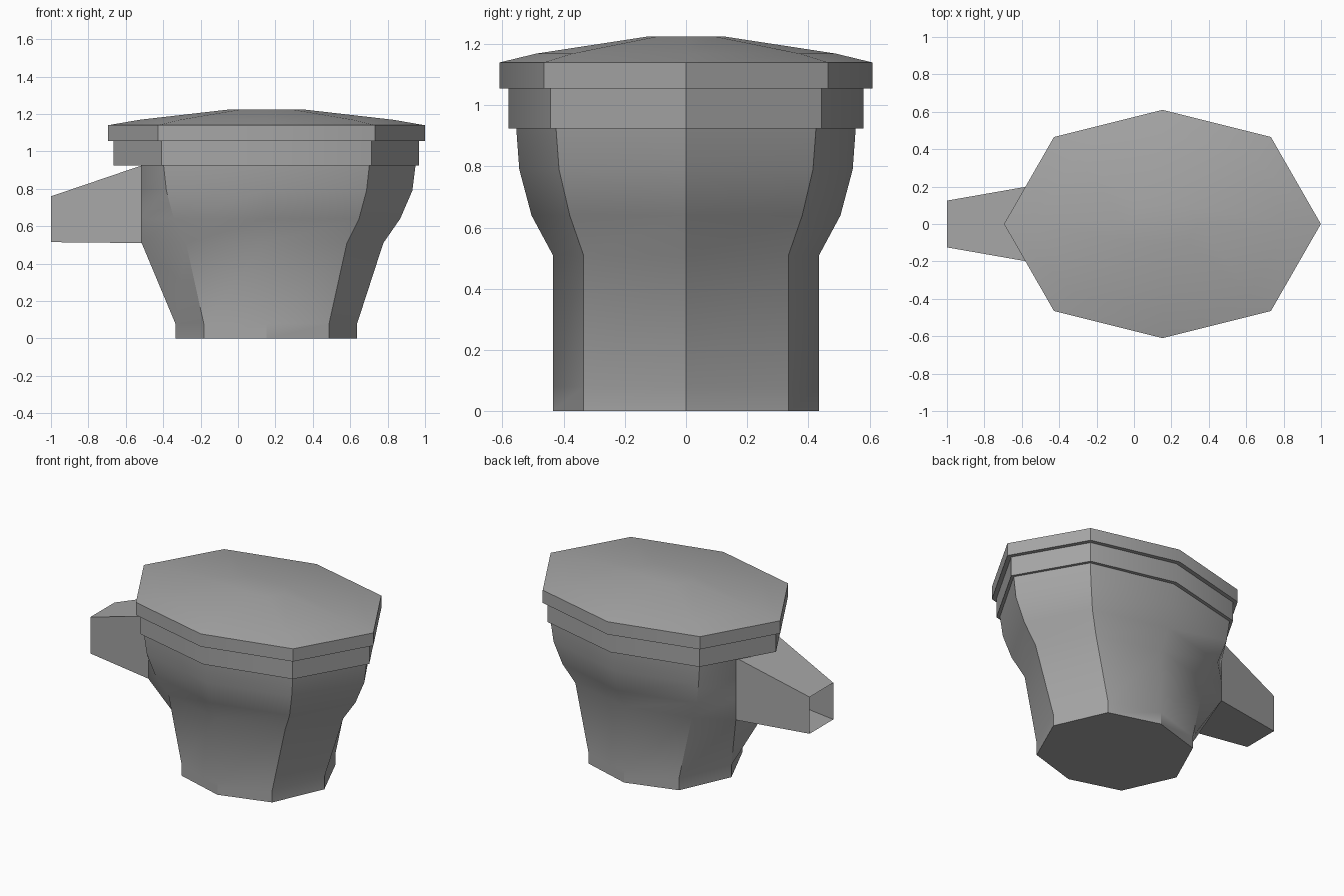
import bpy
import bmesh
from math import radians

cube = bpy.data.objects.get("Cube")
if cube:
    bpy.data.objects.remove(cube, do_unlink=True)

GREY = 0.38
CX = 0.152      # centre of the bowl along x

mat = bpy.data.materials.new("plain grey")
mat.use_nodes = True
mat.diffuse_color = (GREY, GREY, GREY, 1)
mat.node_tree.nodes["Principled BSDF"].inputs["Base Color"].default_value = (GREY, GREY, GREY, 1)


def octagon(rx, dx, ry, dy, z):
    """Eight-sided ring with its points on the axes, starting at the left."""
    return [(CX + x, y, z) for x, y in
            ((rx, 0), (dx, dy), (0, ry), (-dx, dy),
             (-rx, 0), (-dx, -dy), (0, -ry), (dx, -dy))]


def loft(name, rings, cap_start=True, cap_end=True):
    """Skin a list of equal rings into one object."""
    bm = bmesh.new()
    loops = [[bm.verts.new(p) for p in ring] for ring in rings]
    n = len(loops[0])
    for a, b in zip(loops, loops[1:]):
        for i in range(n):
            j = (i + 1) % n
            bm.faces.new((a[i], a[j], b[j], b[i]))
    if cap_start:
        bm.faces.new(loops[0][::-1])
    if cap_end:
        bm.faces.new(loops[-1])
    bmesh.ops.remove_doubles(bm, verts=bm.verts[:], dist=0.0001)
    bmesh.ops.recalc_face_normals(bm, faces=bm.faces[:])
    mesh = bpy.data.meshes.new(name)
    bm.to_mesh(mesh)
    bm.free()
    mesh.materials.append(mat)
    obj = bpy.data.objects.new(name, mesh)
    bpy.context.collection.objects.link(obj)
    bpy.ops.object.select_all(action='DESELECT')
    obj.select_set(True)
    bpy.context.view_layer.objects.active = obj
    bpy.ops.object.shade_smooth_by_angle(angle=radians(32))
    return obj


# Bowl and foot: the rear point is split into a flat pad where the spout joins
bowl_profile = (
    # rx, dx, ry, dy, z, pad x, pad half width
    (0.485, 0.335, 0.435, 0.335, 0.00, -0.335, 0.0),
    (0.485, 0.335, 0.435, 0.335, 0.08, -0.335, 0.0),
    (0.625, 0.430, 0.435, 0.335, 0.51, -0.515, 0.21),
    (0.715, 0.495, 0.505, 0.380, 0.64, -0.515, 0.21),
    (0.780, 0.535, 0.545, 0.415, 0.79, -0.515, 0.21),
    (0.797, 0.550, 0.555, 0.425, 0.925, -0.515, 0.21),
)
rings = []
for *size, z, pad_x, pad_y in bowl_profile:
    ring = octagon(*size, z)
    ring[4:5] = [(pad_x, pad_y, z), (pad_x, -pad_y, z)]
    rings.append(ring)
loft("bowl", rings)

# Collar under the lid
loft("collar", [octagon(0.817, 0.562, 0.58, 0.443, z) for z in (0.925, 1.056)])

# Lid with a shallow domed top
loft("lid", [
    octagon(0.847, 0.58, 0.61, 0.465, 1.055),
    octagon(0.847, 0.58, 0.61, 0.465, 1.14),
    octagon(0.68, 0.465, 0.49, 0.373, 1.169),
    octagon(0.193, 0.132, 0.125, 0.095, 1.225),
])


# Rear spout: a tapering square tube, open at its end
def square(x, half, low, high):
    return [(x, -half, low), (x, half, low), (x, half, high), (x, -half, high)]


loft("rear_spout", [square(-0.515, 0.21, 0.51, 0.925),
                    square(-1.0, 0.125, 0.515, 0.76)],
     cap_start=False, cap_end=False)
